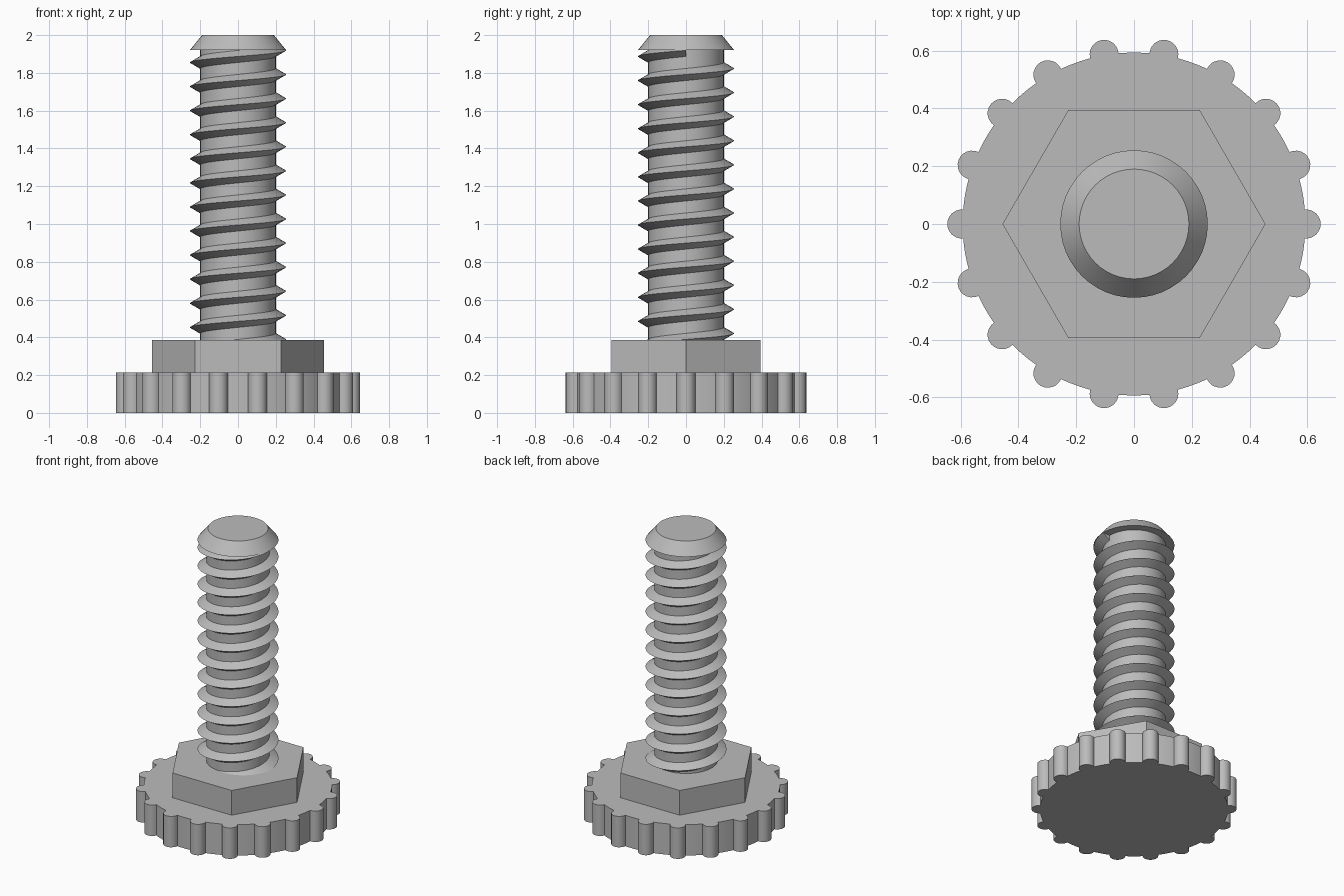
import bpy, bmesh
from math import sin, cos, pi, radians

cube = bpy.data.objects.get("Cube")
if cube:
    bpy.data.objects.remove(cube, do_unlink=True)

# Single plain grey material
GREY = (0.5, 0.5, 0.5, 1)
grey = bpy.data.materials.new("plain grey")
grey.use_nodes = True
grey.diffuse_color = GREY
grey.node_tree.nodes["Principled BSDF"].inputs["Base Color"].default_value = GREY


def finish(bm, name, angle=30):
    bmesh.ops.recalc_face_normals(bm, faces=bm.faces)
    mesh = bpy.data.meshes.new(name)
    bm.to_mesh(mesh)
    bm.free()
    mesh.materials.append(grey)
    obj = bpy.data.objects.new(name, mesh)
    bpy.context.collection.objects.link(obj)
    bpy.ops.object.select_all(action="DESELECT")
    obj.select_set(True)
    bpy.context.view_layer.objects.active = obj
    bpy.ops.object.shade_smooth_by_angle(angle=radians(angle))
    return obj


def prism(name, outline, z0, z1):
    """Extrude a flat outline from z0 up to z1."""
    bm = bmesh.new()
    face = bm.faces.new([bm.verts.new((x, y, z0)) for x, y in outline])
    top = bmesh.ops.extrude_face_region(bm, geom=[face])["geom"]
    verts = [v for v in top if isinstance(v, bmesh.types.BMVert)]
    bmesh.ops.translate(bm, verts=verts, vec=(0, 0, z1 - z0))
    return finish(bm, name)


def cone(name, r0, r1, z0, z1, sides):
    bm = bmesh.new()
    bmesh.ops.create_cone(bm, cap_ends=True, segments=sides, radius1=r0,
                          radius2=r1, depth=z1 - z0)
    bmesh.ops.translate(bm, verts=bm.verts, vec=(0, 0, (z0 + z1) / 2))
    return finish(bm, name)


# Knurled base: disc outline with round grip knobs
KNOBS, DISC_R, KNOB_R = 18, 0.593, 0.05
step = 2 * pi / KNOBS
outline = []
for k in range(KNOBS):
    a = k * step
    cx, cy = 0.596 * cos(a), 0.596 * sin(a)
    for i in range(13):
        t = a + radians(-96 + 16 * i)
        outline.append((cx + KNOB_R * cos(t), cy + KNOB_R * sin(t)))
    for f in (0.27, 0.42, 0.58, 0.73):
        outline.append((DISC_R * cos(a + f * step), DISC_R * sin(a + f * step)))
prism("knurled_base", outline, 0, 0.215)

# Hexagonal collar
hexagon = [(0.455 * cos(k * pi / 3), 0.455 * sin(k * pi / 3)) for k in range(6)]
prism("hex_collar", hexagon, 0.215, 0.387)

# Threaded shaft core and chamfered tip
cone("shaft_core", 0.2, 0.2, 0.3, 1.95, 48)
cone("shaft_tip", 0.255, 0.19, 1.92, 2.0, 48)

# Right-handed thread: triangular section swept along a helix
PITCH, TURNS, STEPS, CREST_TOP = 0.1275, 12.5, 48, 1.919
section = [(0.195, -0.035), (0.255, 0), (0.195, 0.035)]
bm = bmesh.new()
rings = []
for i in range(int(TURNS * STEPS) + 1):
    a = -2 * pi * i / STEPS
    z = CREST_TOP - PITCH * i / STEPS
    rings.append([bm.verts.new((r * cos(a), r * sin(a), z + h)) for r, h in section])
for p, q in zip(rings, rings[1:]):
    for j in range(3):
        k = (j + 1) % 3
        bm.faces.new((p[j], p[k], q[k], q[j]))
bm.faces.new(rings[0])
bm.faces.new(rings[-1])
finish(bm, "thread")
